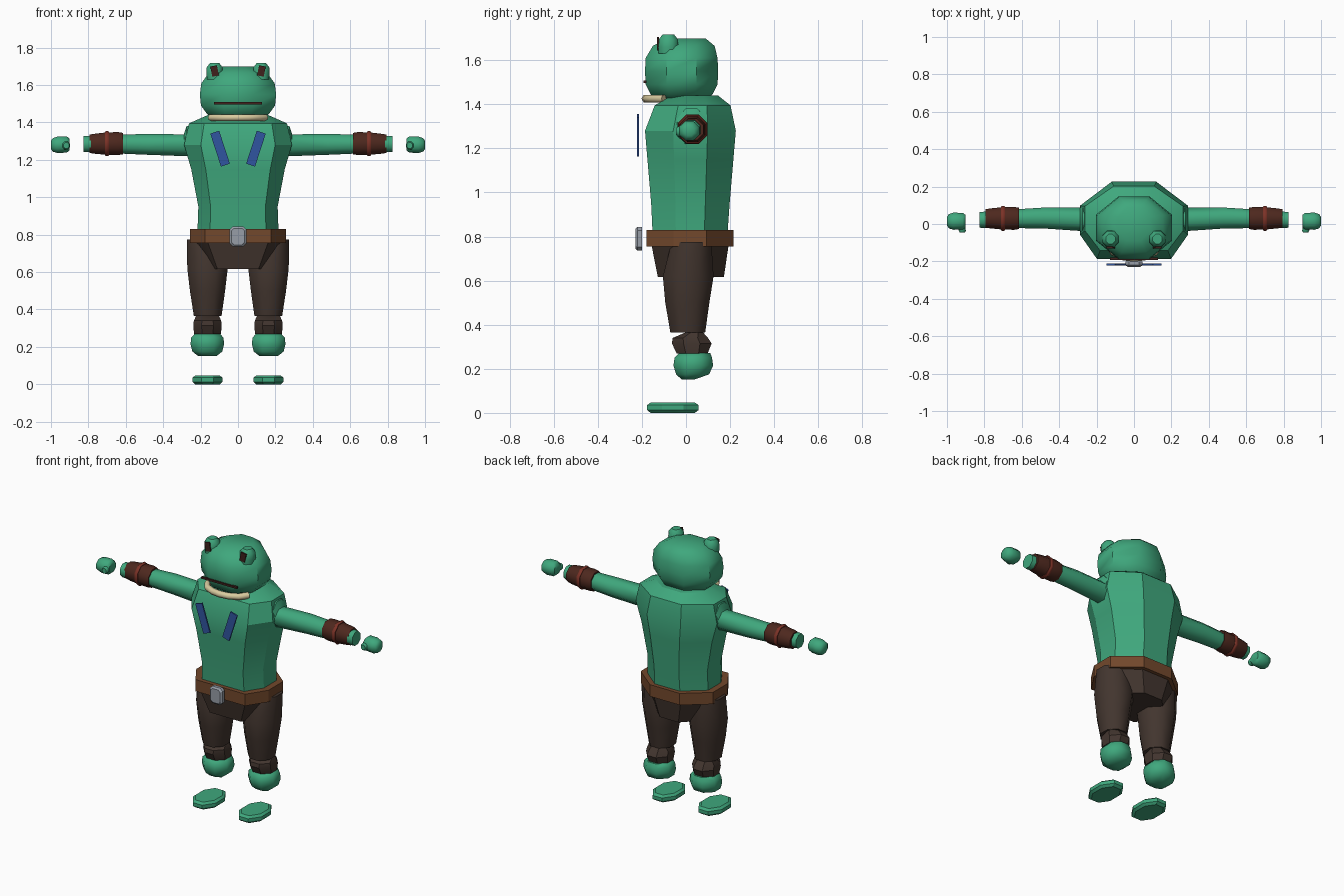
import bpy, bmesh, math
from mathutils import Vector, Matrix

if "Cube" in bpy.data.objects:
    bpy.data.objects.remove(bpy.data.objects["Cube"], do_unlink=True)


def material(name, r, g, b):
    m = bpy.data.materials.new(name)
    m.use_nodes = True
    m.diffuse_color = (r, g, b, 1)
    m.node_tree.nodes["Principled BSDF"].inputs["Base Color"].default_value = (r, g, b, 1)
    return m


GREEN = material("skin green", .05, .39, .205)
LEATHER = material("belt leather", .17, .065, .025)
CLOTH = material("dark trouser cloth", .055, .036, .028)
CUFF = material("cuff brown", .075, .021, .013)
RED = material("band red", .20, .032, .02)
BLUE = material("plate blue", .03, .09, .35)
TAN = material("collar tan", .70, .60, .35)
SILVER = material("buckle silver", .31, .34, .39)
DARK = material("mouth brown", .05, .015, .012)

# Cross sections in half-width units
T = math.tan(math.pi / 8)
OCT = [(T, -1), (1, -T), (1, T), (T, 1), (-T, 1), (-1, T), (-1, -T), (-T, -1)]
CHEST = [(.69, -1), (1, -.38), (1, .38), (T, 1), (-T, 1), (-1, .38), (-1, -.38), (-.69, -1)]


def finish(bm, name, mat, angle):
    bmesh.ops.recalc_face_normals(bm, faces=bm.faces)
    me = bpy.data.meshes.new(name)
    bm.to_mesh(me)
    bm.free()
    ob = bpy.data.objects.new(name, me)
    bpy.context.collection.objects.link(ob)
    me.materials.append(mat)
    if angle:
        bpy.ops.object.select_all(action='DESELECT')
        ob.select_set(True)
        bpy.context.view_layer.objects.active = ob
        bpy.ops.object.shade_smooth_by_angle(angle=math.radians(angle))
    return ob


def loft(name, mat, rings, axis="z", section=OCT, side=1, angle=50):
    """Rings are (position along axis, centre a, centre b, radius a, radius b)."""
    bm = bmesh.new()
    loops = []
    for t, ca, cb, ra, rb in rings:
        loop = []
        for a, b in section:
            p, q = ca + a * ra, cb + b * rb
            co = {"z": (p, q, t), "x": (t, p, q), "y": (p, t, q)}[axis]
            loop.append(bm.verts.new((co[0] * side, co[1], co[2])))
        loops.append(loop)
    n = len(section)
    for lo, hi in zip(loops, loops[1:]):
        for i in range(n):
            j = (i + 1) % n
            bm.faces.new((lo[i], lo[j], hi[j], hi[i]))
    bm.faces.new(loops[0])
    bm.faces.new(loops[-1])
    return finish(bm, name, mat, angle)


def box(name, mat, centre, size, tilt=0):
    bm = bmesh.new()
    bmesh.ops.create_cube(bm, size=1, matrix=Matrix.Translation(centre)
                          @ Matrix.Rotation(tilt, 4, 'Y') @ Matrix.Diagonal((*size, 1)))
    return finish(bm, name, mat, 0)


# Torso, belt and hips
loft("torso", GREEN, [(.78, 0, .018, .218, .168), (.95, 0, .02, .212, .178),
                      (1.15, 0, .02, .25, .195), (1.28, 0, .02, .288, .206),
                      (1.395, 0, .03, .262, .172), (1.44, 0, .04, .16, .105)],
     section=CHEST, angle=30)
loft("belt", LEATHER, [(.755, 0, .018, .256, .197), (.83, 0, .018, .256, .197)],
     section=CHEST, angle=30)
loft("hips", CLOTH, [(.617, 0, .022, .16, .15), (.78, 0, .018, .245, .178)],
     section=CHEST, angle=30)
loft("buckle", SILVER, [(-.23, 0, .79, .034, .044), (-.22, 0, .79, .045, .054),
                        (-.2, 0, .79, .045, .054)], axis="y",
     section=[(.6, -1), (1, -.7), (1, .7), (.6, 1), (-.6, 1), (-1, .7), (-1, -.7), (-.6, -1)],
     angle=30)

# Head and mouth
loft("head", GREEN, [(1.415, 0, -.02, .12, .1), (1.445, 0, -.02, .165, .14),
                     (1.49, 0, -.02, .198, .163), (1.55, 0, -.02, .204, .166),
                     (1.61, 0, -.02, .196, .163), (1.665, 0, -.01, .155, .14),
                     (1.698, 0, 0, .085, .09)])
box("mouth", DARK, (0, -.186, 1.502), (.254, .014, .012))

# Collar: a flattened band sweeping round the throat
curve = bpy.data.curves.new("collar", 'CURVE')
curve.dimensions = '3D'
curve.bevel_depth = .02
curve.bevel_resolution = 1
curve.use_fill_caps = True
path = curve.splines.new('POLY')
arc = [(-.145, -.1), (-.11, -.15), (-.055, -.175), (0, -.182),
       (.055, -.175), (.11, -.15), (.145, -.1)]
path.points.add(len(arc) - 1)
for pt, (x, y) in zip(path.points, arc):
    pt.co = (x, y, 1.426, 1)
curve.materials.append(TAN)
bpy.context.collection.objects.link(bpy.data.objects.new("collar", curve))

for side, label in ((1, "left"), (-1, "right")):
    # Eyes
    loft(label + "_eye", GREEN, [(1.63, .125, -.08, .04, .045), (1.66, .125, -.08, .044, .046),
                                 (1.695, .125, -.08, .042, .043), (1.717, .125, -.08, .025, .026)],
         side=side)
    box(label + "_pupil", DARK, (side * .125, -.126, 1.675), (.036, .009, .055), side * .2)

    # Chest plates
    box(label + "_chest_plate", BLUE, (side * .096, -.217, 1.26), (.05, .009, .185),
        side * math.radians(18))

    # Arm, cuff and hand, all running outwards along x
    loft(label + "_arm", GREEN, [(.2, .025, 1.3, .07, .08), (.275, .025, 1.3, .067, .08),
                                 (.29, .025, 1.278, .062, .058), (.48, .032, 1.283, .056, .056),
                                 (.64, .028, 1.284, .05, .05), (.825, .022, 1.285, .042, .042)],
         axis="x", side=side)
    loft(label + "_cuff", CUFF, [(.615, .03, 1.287, .057, .057), (.64, .03, 1.287, .061, .061),
                                 (.70, .03, 1.287, .06, .06), (.77, .03, 1.286, .053, .053),
                                 (.795, .03, 1.286, .049, .049)], axis="x", side=side)
    loft(label + "_cuff_band", RED, [(.69, .03, 1.287, .063, .063), (.697, .03, 1.287, .067, .067),
                                     (.705, .03, 1.287, .067, .067), (.712, .03, 1.287, .063, .063)],
         axis="x", side=side)
    loft(label + "_hand", GREEN, [(.9, .015, 1.282, .033, .03), (.915, .015, 1.282, .044, .043),
                                  (.965, .015, 1.28, .046, .044), (.99, .015, 1.28, .038, .036),
                                  (1.0, .015, 1.28, .022, .022)], axis="x", side=side)
    loft(label + "_thumb", GREEN, [(-.045, .918, 1.277, .014, .016), (-.035, .918, 1.277, .019, .022),
                                   (.0, .925, 1.277, .019, .022)], axis="y", side=side)

    # Leg, shin, ankle and foot
    loft(label + "_thigh", CLOTH, [(.365, .162, .008, .074, .079), (.5, .163, .006, .094, .1),
                                   (.62, .163, .01, .108, .115), (.775, .17, .025, .104, .09)],
         side=side)
    loft(label + "_shin", CLOTH, [(.27, .163, .028, .072, .07), (.315, .163, .026, .076, .09),
                                  (.34, .163, .02, .073, .08), (.368, .163, .04, .06, .035)],
         side=side, angle=30)
    loft(label + "_ankle", GREEN, [(.152, .164, .01, .05, .03), (.175, .164, .03, .08, .075),
                                   (.215, .164, .033, .09, .09), (.25, .164, .033, .086, .085),
                                   (.272, .164, .04, .066, .07)], side=side)
    loft(label + "_foot", GREEN, [(0, .163, -.06, .066, .1), (.013, .163, -.06, .08, .117),
                                  (.035, .163, -.06, .08, .117), (.047, .163, -.06, .066, .1)],
         side=side, angle=30)
